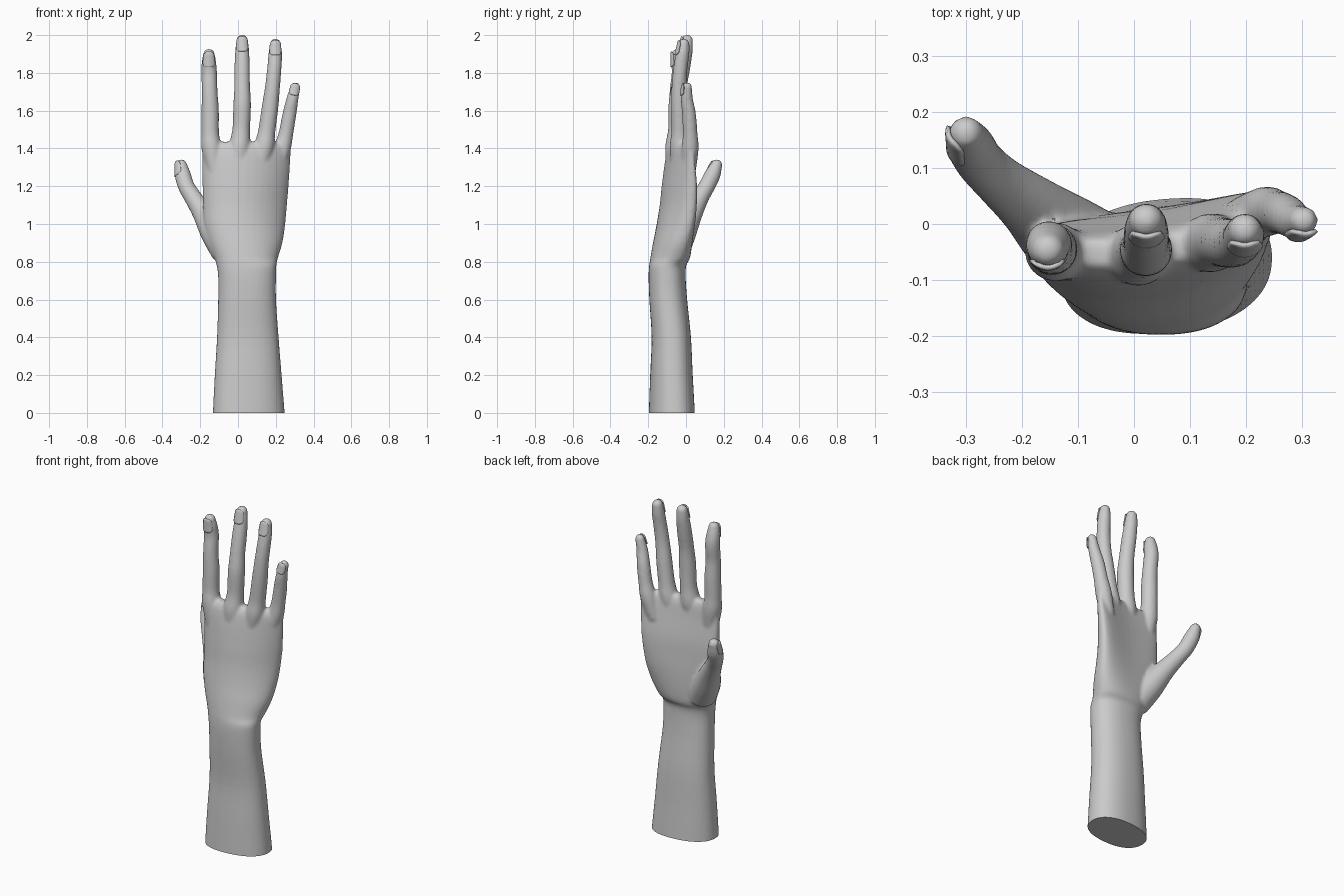
import bpy, bmesh, math
from mathutils import Vector

if "Cube" in bpy.data.objects:
    bpy.data.objects.remove(bpy.data.objects["Cube"])

skin = bpy.data.materials.new("light_grey")
skin.diffuse_color = (0.6, 0.6, 0.6, 1)
skin.use_nodes = True
skin.node_tree.nodes["Principled BSDF"].inputs["Base Color"].default_value = skin.diffuse_color


def spline(pts, steps=5):
    """Catmull-Rom curve through tuples of any size."""
    out = []
    for i in range(len(pts) - 1):
        a, b, c, d = (pts[min(max(i + k, 0), len(pts) - 1)] for k in (-1, 0, 1, 2))
        for s in range(steps):
            t = s / steps
            out.append([0.5 * (2 * q + (r - p) * t + (2 * p - 5 * q + 4 * r - w) * t * t
                               + (3 * q - p - 3 * r + w) * t ** 3)
                        for p, q, r, w in zip(a, b, c, d)])
    return out + [list(pts[-1])]


def loft(bm, rings):
    """Skin a list of closed rings and cap both ends."""
    loops = [[bm.verts.new(p) for p in ring] for ring in rings]
    n = len(loops[0])
    for a, b in zip(loops, loops[1:]):
        for i in range(n):
            bm.faces.new((a[i], a[(i + 1) % n], b[(i + 1) % n], b[i]))
    bm.faces.new(loops[0][::-1])
    bm.faces.new(loops[-1])


def arm_ring(z, xc, hw, yc, hd, tilt, bow, n=40):
    """Rounded slab, tilted and bowed so that the palm is hollow."""
    ring = []
    for i in range(n):
        a = 2 * math.pi * i / n
        u = math.copysign(abs(math.cos(a)) ** 0.88, math.cos(a))
        v = math.copysign(abs(math.sin(a)) ** 0.88, math.sin(a))
        ring.append((xc + hw * u, yc + hd * v + tilt * u + bow * u * u, z))
    return ring


def digit(bm, pts, n=20):
    """Tapered tube with a round tip; returns tip centre, axis and radius."""
    path = spline(pts)
    for k in range(1, 7):
        if k == 1:
            c, r = Vector(path[-1][:3]), path[-1][3]
            axis = (c - Vector(path[-3][:3])).normalized()
        a = math.radians(14 * k)
        path.append([*(c + axis * r * math.sin(a)), r * math.cos(a)])
    rings = []
    for i, p in enumerate(path):
        d = (Vector(path[min(i + 1, len(path) - 1)][:3]) - Vector(path[max(i - 1, 0)][:3])).normalized()
        s = Vector((0, 1, 0)).cross(d).normalized()
        t = d.cross(s)
        rings.append([Vector(p[:3]) + p[3] * (math.cos(w) * s + math.sin(w) * t)
                      for w in (2 * math.pi * j / n for j in range(n))])
    loft(bm, rings)
    return c, axis, r


def finish(name, bm):
    me = bpy.data.meshes.new(name)
    bm.to_mesh(me)
    bm.free()
    me.materials.append(skin)
    ob = bpy.data.objects.new(name, me)
    bpy.context.collection.objects.link(ob)
    return ob


def smooth(ob):
    bpy.ops.object.select_all(action='DESELECT')
    ob.select_set(True)
    bpy.context.view_layer.objects.active = ob
    bpy.ops.object.shade_smooth_by_angle(angle=math.radians(45))


def nail(name, c, axis, r, facing, length):
    """Thin curved plate hugging the fingertip."""
    n = (facing - axis * facing.dot(axis)).normalized()
    s = axis.cross(n)
    bm = bmesh.new()
    rows = []
    for i in range(11):
        e = -1 + 2 * i / 10
        v = 0.017 - length * (1 - e) / 2
        rad = 0.003 + (r - 0.09 * v if v < 0 else math.sqrt(r * r - v * v))
        half = 0.95 * (1 - abs(e) ** 5 * 0.55)
        rows.append([bm.verts.new(c + axis * v + rad * (math.cos(w) * n + math.sin(w) * s))
                     for w in (half * (-1 + j / 4) for j in range(9))])
    for a, b in zip(rows, rows[1:]):
        for j in range(8):
            bm.faces.new((a[j], a[j + 1], b[j + 1], b[j]))
    bmesh.ops.recalc_face_normals(bm, faces=bm.faces)
    ob = finish(name, bm)
    mod = ob.modifiers.new("thickness", 'SOLIDIFY')
    mod.thickness, mod.offset = 0.007, 0
    smooth(ob)


# Forearm, wrist and palm: z, x centre, half width, y centre, half depth, tilt, bow
arm = [(-0.06, 0.058, 0.192, -0.075, 0.12, 0.015, 0.0),
       (0.0, 0.057, 0.19, -0.075, 0.12, 0.015, 0.0),
       (0.2, 0.054, 0.177, -0.077, 0.112, 0.01, 0.0),
       (0.4, 0.052, 0.163, -0.078, 0.104, 0.005, 0.0),
       (0.6, 0.048, 0.153, -0.094, 0.1, 0.0, 0.0),
       (0.72, 0.048, 0.153, -0.1, 0.098, 0.0, 0.0),
       (0.78, 0.045, 0.158, -0.097, 0.098, 0.0, 0.0),
       (0.82, 0.043, 0.168, -0.084, 0.104, 0.01, 0.01),
       (0.9, 0.04, 0.195, -0.073, 0.1, 0.02, 0.025),
       (1.0, 0.035, 0.215, -0.062, 0.09, 0.03, 0.04),
       (1.1, 0.037, 0.222, -0.055, 0.08, 0.035, 0.048),
       (1.2, 0.04, 0.228, -0.052, 0.072, 0.037, 0.05),
       (1.32, 0.043, 0.233, -0.052, 0.056, 0.037, 0.048),
       (1.39, 0.046, 0.234, -0.05, 0.045, 0.035, 0.045),
       (1.42, 0.046, 0.226, -0.048, 0.034, 0.033, 0.042),
       (1.435, 0.046, 0.21, -0.047, 0.022, 0.03, 0.038)]
bm = bmesh.new()
loft(bm, [arm_ring(*p) for p in spline(arm, 4)])

# Fingers and thumb: x, y, z, radius along each digit
digits = {
    "index": [(-0.12, -0.055, 1.28, 0.045), (-0.14, -0.05, 1.4, 0.053), (-0.147, -0.047, 1.48, 0.047),
              (-0.147, -0.045, 1.6, 0.046), (-0.15, -0.045, 1.7, 0.042), (-0.152, -0.035, 1.8, 0.041),
              (-0.154, -0.042, 1.86, 0.038), (-0.154, -0.046, 1.897, 0.031)],
    "middle": [(0.0, -0.065, 1.28, 0.04), (0.008, -0.055, 1.4, 0.056), (0.017, -0.048, 1.5, 0.047),
               (0.022, -0.046, 1.63, 0.047), (0.022, -0.036, 1.73, 0.042), (0.022, -0.018, 1.83, 0.041),
               (0.022, -0.001, 1.92, 0.037), (0.022, 0.006, 1.972, 0.031)],
    "ring": [(0.11, -0.04, 1.28, 0.04), (0.137, -0.034, 1.4, 0.053), (0.152, -0.032, 1.49, 0.046),
             (0.17, -0.035, 1.62, 0.044), (0.182, -0.037, 1.72, 0.04), (0.192, -0.03, 1.82, 0.038),
             (0.197, -0.018, 1.9, 0.036), (0.198, -0.011, 1.952, 0.03)],
    "little": [(0.2, 0.012, 1.28, 0.04), (0.235, 0.022, 1.4, 0.045), (0.254, 0.022, 1.48, 0.039),
               (0.272, 0.016, 1.58, 0.037), (0.288, 0.005, 1.66, 0.032), (0.303, 0.006, 1.725, 0.026)],
    "thumb": [(-0.06, -0.065, 0.86, 0.085), (-0.125, -0.02, 0.96, 0.077), (-0.185, 0.032, 1.06, 0.058),
              (-0.238, 0.075, 1.14, 0.047), (-0.274, 0.11, 1.2, 0.044), (-0.292, 0.14, 1.26, 0.043),
              (-0.3, 0.162, 1.312, 0.031)]}
tips = {k: digit(bm, p) for k, p in digits.items()}
bmesh.ops.recalc_face_normals(bm, faces=bm.faces)
rough = finish("hand_parts", bm)

# Fuse everything into one soft skin, then cut the forearm flat
mod = rough.modifiers.new("fuse", 'REMESH')
mod.mode, mod.voxel_size = 'VOXEL', 0.008
mod = rough.modifiers.new("soften", 'SMOOTH')
mod.factor, mod.iterations = 0.5, 7
bpy.context.view_layer.update()
bm = bmesh.new()
bm.from_object(rough, bpy.context.evaluated_depsgraph_get())
bpy.data.objects.remove(rough)
cut = bmesh.ops.bisect_plane(bm, geom=bm.verts[:] + bm.edges[:] + bm.faces[:],
                             plane_co=(0, 0, 0), plane_no=(0, 0, -1), clear_outer=True)
bmesh.ops.contextual_create(bm, geom=[g for g in cut["geom_cut"] if isinstance(g, bmesh.types.BMEdge)])
smooth(finish("hand_and_forearm", bm))

# Nails
for key, (c, axis, r) in tips.items():
    thumb = key == "thumb"
    nail(key + "_nail", c, axis, r, Vector((-0.85, -0.45, 0)) if thumb else Vector((0, -1, 0)),
         0.062 if key == "little" else 0.08)
